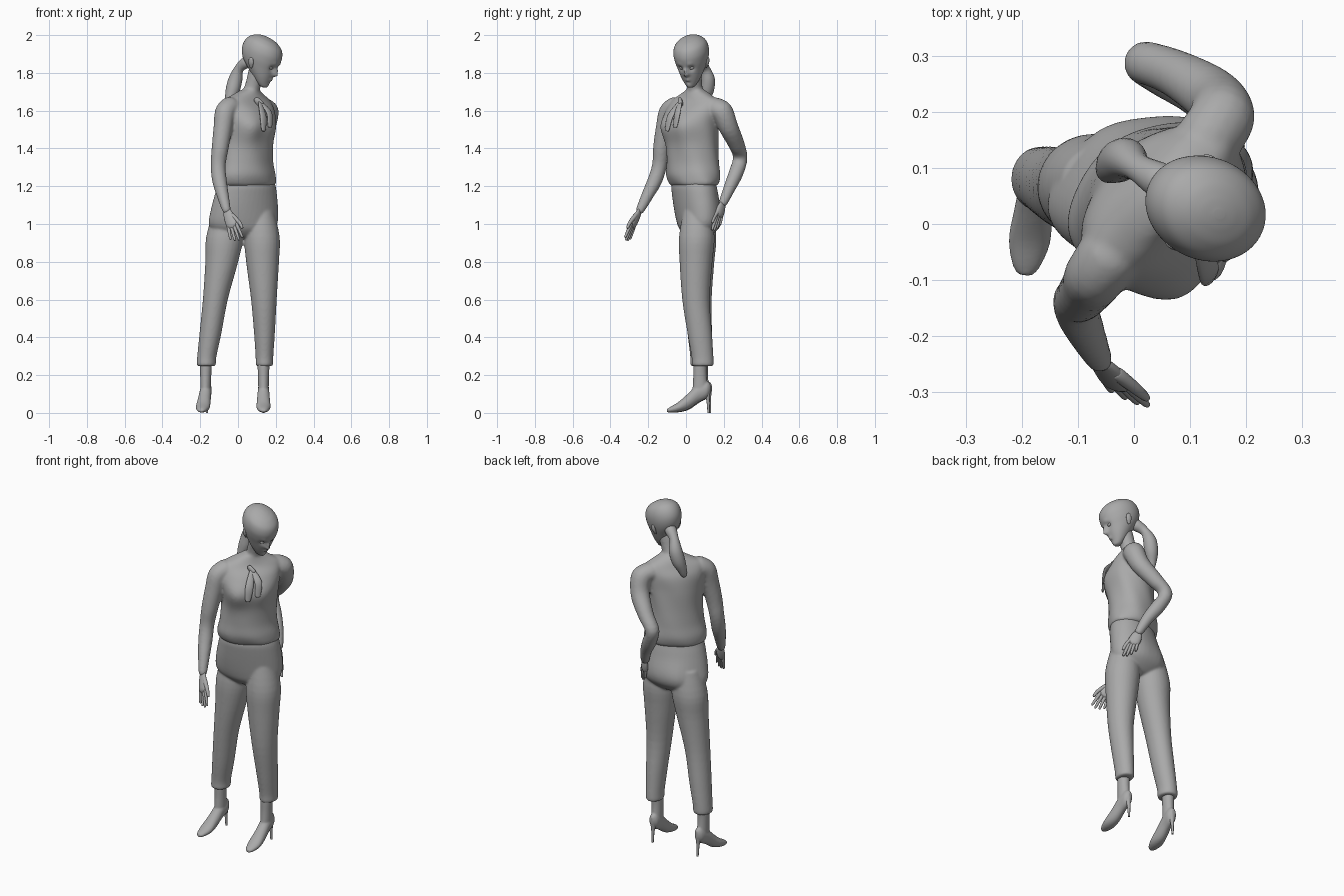
import bpy, bmesh, math
from mathutils import Vector as V

cube = bpy.data.objects.get("Cube")
if cube:
    bpy.data.objects.remove(cube, do_unlink=True)

GREY = (0.4, 0.4, 0.4, 1)
grey = bpy.data.materials.new("plain grey")
grey.use_nodes = True
grey.diffuse_color = GREY
grey.node_tree.nodes["Principled BSDF"].inputs["Base Color"].default_value = GREY
UP = V((0, 0, 1))


def spline(a, b, c, d, t):
    return b + (c - a) * (t / 2) + (2 * a - 5 * b + 4 * c - d) * (t * t / 2) \
        + (3 * b - a - 3 * c + d) * (t ** 3 / 2)


def select(objs):
    for o in bpy.context.selected_objects:
        o.select_set(False)
    for o in objs:
        o.select_set(True)
    bpy.context.view_layer.objects.active = objs[0]


def loft(name, rings, sides=28, steps=4, ripple=0.0, bulges=()):
    """Smooth skin through elliptical rings (centre, u axis, v axis)."""
    dense = []
    for i in range(len(rings) - 1):
        ctl = [rings[min(max(i + k, 0), len(rings) - 1)] for k in (-1, 0, 1, 2)]
        for s in range(steps):
            dense.append([spline(*[c[j] for c in ctl], s / steps) for j in range(3)])
    dense.append(rings[-1])
    bm = bmesh.new()
    loops = []
    for i, (c, u, v) in enumerate(dense):
        loop = []
        for k in range(sides):
            a = math.tau * k / sides
            r = 1 + ripple * math.sin(6 * a + i * 0.35)
            p = c + (u * math.cos(a) + v * math.sin(a)) * r
            for at, radius, push in bulges:
                p = p + push * math.exp(-((p - at).length / radius) ** 2)
            loop.append(bm.verts.new(p))
        loops.append(loop)
    for lo, hi in zip(loops, loops[1:]):
        for k in range(sides):
            n = (k + 1) % sides
            bm.faces.new((lo[k], lo[n], hi[n], hi[k]))
    bm.faces.new(loops[0][::-1])
    bm.faces.new(loops[-1])
    bmesh.ops.recalc_face_normals(bm, faces=bm.faces)
    mesh = bpy.data.meshes.new(name)
    bm.to_mesh(mesh)
    bm.free()
    mesh.materials.append(grey)
    obj = bpy.data.objects.new(name, mesh)
    bpy.context.collection.objects.link(obj)
    select([obj])
    bpy.ops.object.shade_smooth_by_angle(angle=math.radians(50))
    return obj


def merge(name, objs, voxel, rounds):
    """Fuse overlapping parts into one soft skin."""
    select(objs)
    bpy.ops.object.join()
    obj = objs[0]
    obj.name = name
    skin = obj.modifiers.new("skin", 'REMESH')
    skin.mode, skin.voxel_size, skin.use_smooth_shade = 'VOXEL', voxel, True
    soft = obj.modifiers.new("soften", 'SMOOTH')
    soft.factor, soft.iterations = 0.5, rounds


def level(x, y, z, a, b, yaw=0):
    """Horizontal ring turned by yaw degrees."""
    w = math.radians(yaw)
    return V((x, y, z)), V((math.cos(w), math.sin(w), 0)) * a, V((-math.sin(w), math.cos(w), 0)) * b


def limb(name, pts, side=(1, 0, 0), flat=1.0, sides=16):
    """Round-ended tube through (point, radius) pairs."""
    pts = [(V(p), r) for p, r in pts]
    (p0, r0), (p1, _), (q1, _), (q0, s0) = pts[0], pts[1], pts[-2], pts[-1]
    pts.insert(0, (p0 + (p0 - p1).normalized() * r0 * 0.6, r0 * 0.35))
    pts.append((q0 + (q0 - q1).normalized() * s0 * 0.6, s0 * 0.35))
    rings = []
    for i, (p, r) in enumerate(pts):
        t = (pts[min(i + 1, len(pts) - 1)][0] - pts[max(i - 1, 0)][0]).normalized()
        u = V(side)
        u = (u - t * u.dot(t)).normalized()
        rings.append((p, u * r, t.cross(u) * r * flat))
    return loft(name, rings, sides)


def body(h, f, z):
    """Point from across / forward distances of the turned chest."""
    s = math.sqrt(0.5)
    return V(((h + f) * s, (h - f) * s, z))


# Blouse, neck and arms fused into one upper body
forward = body(0, 1, 0)
blouse = loft("blouse", [
    level(.043, .042, 1.2, .15, .103, 24), level(.043, .042, 1.215, .167, .119, 27),
    level(.041, .038, 1.26, .167, .131, 34), level(.043, .036, 1.33, .154, .127, 42),
    level(.049, .034, 1.42, .15, .125, 45), level(.054, .03, 1.52, .159, .125, 45),
    level(.05, .038, 1.6, .172, .106, 45), level(.047, .045, 1.65, .162, .076, 45),
    level(.055, .05, 1.685, .1, .06, 45), level(.065, .048, 1.71, .05, .047, 45)],
    sides=48, steps=6, ripple=0.012,
    bulges=[(body(-.045, .13, 1.52), .08, forward * .036), (body(.13, .14, 1.52), .07, forward * .018)])
neck = limb("neck", [((.058, .052, 1.66), .046), ((.078, .045, 1.73), .041),
                     ((.105, .036, 1.82), .044)], sides=24)
arm_left = limb("arm_left", [
    ((.12, .135, 1.62), .055), ((.157, .19, 1.595), .059), ((.142, .226, 1.51), .052),
    ((.075, .268, 1.42), .043), ((.02, .287, 1.35), .039), ((.053, .265, 1.27), .039),
    ((.1, .23, 1.19), .032), ((.132, .195, 1.11), .023)])
arm_right = limb("arm_right", [
    ((-.035, -.045, 1.625), .055), ((-.068, -.09, 1.59), .055), ((-.08, -.11, 1.51), .05),
    ((-.095, -.13, 1.4), .045), ((-.105, -.14, 1.31), .04), ((-.098, -.165, 1.23), .039),
    ((-.08, -.205, 1.15), .032), ((-.06, -.245, 1.07), .022)])
merge("upper_body", [blouse, neck, arm_left, arm_right], .007, 8)

# Neck scarf: loop and two hanging ends
limb("scarf_knot", [(body(.045, .09, 1.66), .014), (body(.065, .105, 1.635), .018)], flat=.7)
limb("scarf_end_right", [(body(.055, .11, 1.64), .012), (body(.035, .153, 1.57), .022),
                         (body(.025, .166, 1.5), .015)], side=body(1, 0, 0), flat=.4)
limb("scarf_end_left", [(body(.065, .11, 1.64), .012), (body(.085, .148, 1.59), .02),
                        (body(.08, .16, 1.52), .015)], side=body(1, 0, 0), flat=.4)

# Trousers fused from seat and legs
seat = loft("trouser_seat", [
    level(.045, .042, 1.235, .15, .103, 24), level(.045, .042, 1.2, .161, .111, 23),
    level(.042, .047, 1.16, .17, .113, 21), level(.035, .056, 1.08, .183, .111, 18),
    level(.028, .062, 1.01, .186, .105, 14), level(.026, .062, .97, .165, .092, 10),
    level(.026, .062, .935, .1, .06, 8), level(.026, .062, .925, .04, .03, 8)], sides=40,
    bulges=[(V((-.05, .165, 1.03)), .09, V((-.008, .025, 0))),
            (V((.08, .165, 1.03)), .08, V((0, .014, 0)))])
leg_left = loft("trouser_leg_left", [
    level(.12, .06, 1.07, .07, .075), level(.127, .057, .93, .094, .094),
    level(.13, .053, .8, .087, .087), level(.137, .053, .6, .068, .073),
    level(.14, .073, .42, .055, .065), level(.14, .087, .3, .047, .058),
    level(.14, .089, .257, .046, .057), level(.14, .089, .247, .04, .05)])
leg_right = loft("trouser_leg_right", [
    level(-.05, .068, 1.07, .08, .075), level(-.07, .067, .93, .099, .094),
    level(-.086, .063, .8, .087, .087), level(-.12, .063, .6, .066, .073),
    level(-.146, .073, .42, .058, .065), level(-.165, .08, .3, .051, .058),
    level(-.168, .08, .257, .051, .057), level(-.168, .08, .247, .044, .05)])
merge("trousers", [seat, leg_left, leg_right], .006, 10)


# High-heeled shoes and ankles
def foot(side, x, y, turn):
    w = math.radians(turn)
    across = V((math.cos(w), math.sin(w), 0))
    back = V((-math.sin(w), math.cos(w), 0))

    def at(d, z):
        return V((x, y, z)) + back * d

    profile = [(.05, .13, .01, .022), (.03, .123, .027, .044), (-.015, .105, .031, .05),
               (-.07, .06, .035, .042), (-.12, .031, .037, .027), (-.163, .017, .025, .015),
               (-.18, .012, .012, .009)]
    shoe = loft("shoe_" + side, [(at(d, z), across * a, UP * b) for d, z, a, b in profile])
    ankle = loft("ankle_" + side, [(at(d, z), across * a, back * b) for d, z, a, b in
                                   [(0, .32, .036, .04), (-.006, .25, .032, .036),
                                    (-.006, .19, .029, .036), (-.004, .12, .028, .042)]])
    merge("shoe_" + side, [shoe, ankle], .005, 4)
    loft("heel_" + side, [(at(d, z), across * r, back * r) for d, z, r in
                          [(.028, .115, .022), (.036, .075, .01), (.04, 0, .006)]], sides=12)


foot("left", .135, .08, 0)
foot("right", -.17, .087, -8)


# Hands
def hand(side, wrist, knuckle, tip, across):
    wrist, knuckle, tip, across = V(wrist), V(knuckle), V(tip), V(across).normalized()
    limb("palm_" + side, [(wrist, .02), ((wrist + knuckle) / 2, .031), (knuckle, .031)],
         across, .5)
    reach = tip - knuckle
    for i, length in enumerate((.8, .95, 1, .9)):
        off = across * (i - 1.5) * .016
        start, end = knuckle + off, knuckle + off * 1.4 + reach * length
        limb(f"finger_{side}_{i + 1}", [(start, .009), ((start + end) / 2, .0085), (end, .006)],
             across, sides=10)
    limb("thumb_" + side, [(wrist.lerp(knuckle, .4) + across * .02, .012),
                           (knuckle + across * .042, .01),
                           (knuckle + across * .048 + reach * .35, .007)], across, sides=10)


hand("left", (.132, .195, 1.11), (.15, .175, 1.05), (.168, .158, .975), (.7, -.6, -.3))
hand("right", (-.06, -.245, 1.07), (-.03, -.283, .995), (-.005, -.313, .915), (.8, -.3, .25))

# Head, turned to the side and bowed
yaw, bow = math.radians(67), math.radians(24)
ear_axis = V((math.cos(yaw), math.sin(yaw), 0))
ahead = V((math.sin(yaw), -math.cos(yaw), 0))
face = ahead * math.cos(bow) - UP * math.sin(bow)
crown = ahead * math.sin(bow) + UP * math.cos(bow)


def skull(a, f, u):
    return V((.125, .029, 1.88)) + ear_axis * a + face * f + crown * u


levels = [(-.138, .015, .05, .078), (-.13, .026, .035, .087), (-.11, .042, .0, .092),
          (-.08, .059, -.04, .096), (-.04, .076, -.092, .1), (0, .088, -.117, .104),
          (.04, .091, -.122, .103), (.075, .081, -.11, .087), (.098, .057, -.083, .055),
          (.109, .03, -.055, .02), (.113, .008, -.028, -.008)]
dents = [(skull(0, .104, -.05), .014, face * .026), (skull(0, .104, -.028), .012, face * .012),
         (skull(0, .098, -.086), .014, face * .008), (skull(0, .095, -.1), .008, face * -.005),
         (skull(0, .092, -.125), .018, face * .005)]
for s in (-1, 1):
    dents.append((skull(s * .03, .094, -.022), .017, face * -.012))
    dents.append((skull(s * .03, .095, .004), .014, face * .004))
loft("head", [(skull(0, (b + f) / 2, u), ear_axis * w, face * ((f - b) / 2))
              for u, w, b, f in levels], sides=64, steps=7, bulges=dents)
for s, side in ((1, "left"), (-1, "right")):
    limb("ear_" + side, [(skull(s * .072, -.008, -.058), .009), (skull(s * .081, -.014, -.035), .015),
                         (skull(s * .085, -.02, -.015), .012)], face, .5)
    limb("eye_" + side, [(skull(s * .023, .085, -.022), .007), (skull(s * .037, .081, -.022), .007)],
         crown, sides=10)

# Ponytail
limb("ponytail", [((.05, .075, 1.86), .032), ((.008, .1, 1.825), .025), ((-.012, .116, 1.77), .036),
                  ((-.028, .111, 1.71), .037), ((-.044, .097, 1.655), .025), ((-.05, .09, 1.62), .014)],
     sides=20)
